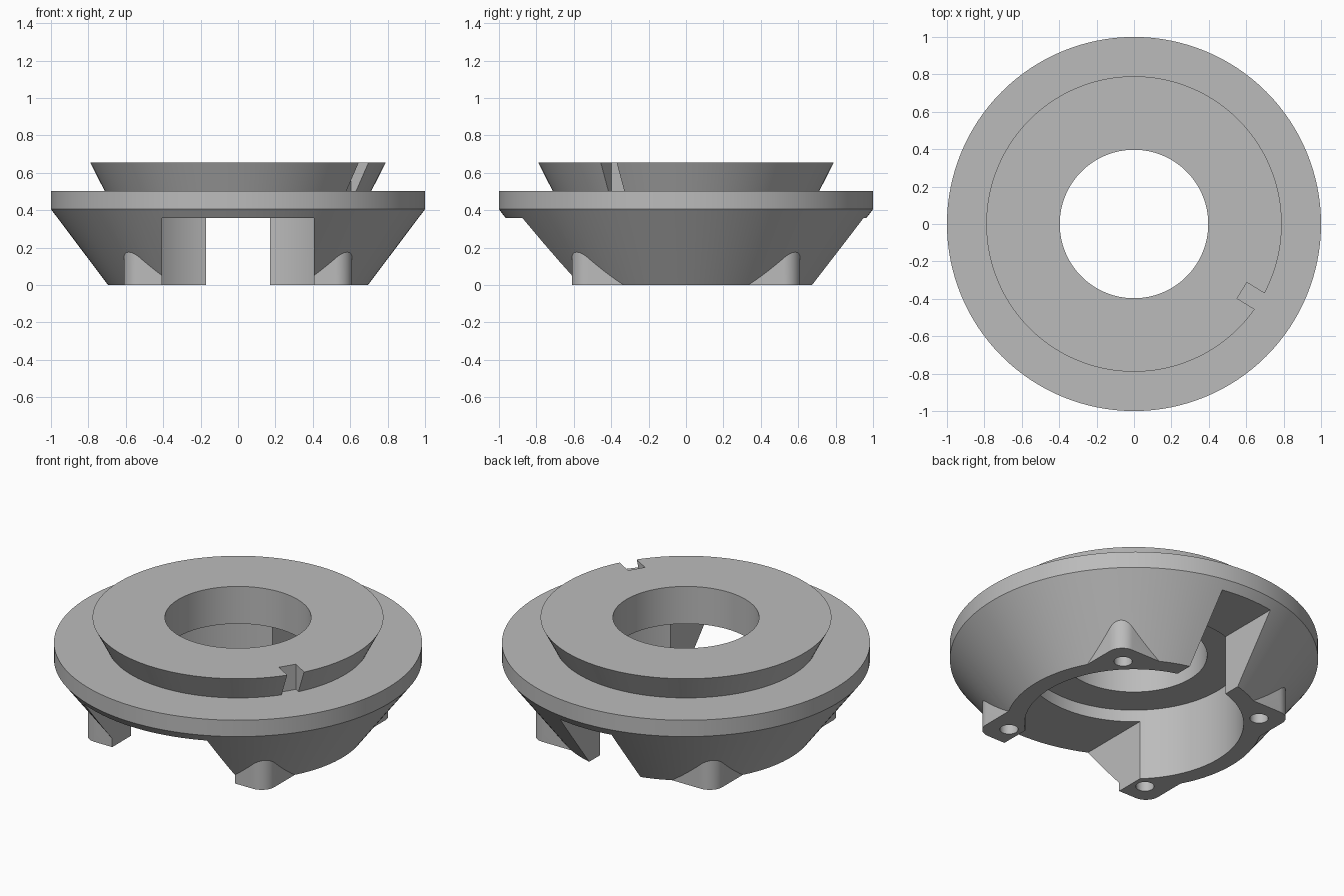
import bpy, bmesh, math

if "Cube" in bpy.data.objects:
    bpy.data.objects.remove(bpy.data.objects["Cube"])

SEG = 128

grey = bpy.data.materials.new("grey")
grey.diffuse_color = (0.5, 0.5, 0.5, 1)
grey.use_nodes = True
grey.node_tree.nodes["Principled BSDF"].inputs["Base Color"].default_value = grey.diffuse_color


def make_object(name, bm):
    bmesh.ops.recalc_face_normals(bm, faces=bm.faces)
    mesh = bpy.data.meshes.new(name)
    bm.to_mesh(mesh)
    bm.free()
    mesh.materials.append(grey)
    ob = bpy.data.objects.new(name, mesh)
    bpy.context.collection.objects.link(ob)
    return ob


def stack(name, rings):
    """Closed solid through a list of equal-length point loops."""
    bm = bmesh.new()
    loops = [[bm.verts.new(p) for p in ring] for ring in rings]
    n = len(loops[0])
    for a, b in zip(loops, loops[1:]):
        for i in range(n):
            j = (i + 1) % n
            bm.faces.new((a[i], a[j], b[j], b[i]))
    bm.faces.new(loops[0][::-1])
    bm.faces.new(loops[-1])
    return make_object(name, bm)


def turned(name, profile, cx=0, cy=0, seg=SEG):
    """Solid of revolution from (radius, z) pairs."""
    angles = [2 * math.pi * i / seg for i in range(seg)]
    return stack(name, [[(cx + r * math.cos(a), cy + r * math.sin(a), z)
                         for a in angles] for r, z in profile])


def prism(name, outline, z0, z1):
    return stack(name, [[(x, y, z) for x, y in outline] for z in (z0, z1)])


def block(name, x0, x1, y0, y1, z0, z1, angle=0):
    c, s = math.cos(angle), math.sin(angle)
    pts = [(x0, y0), (x1, y0), (x1, y1), (x0, y1)]
    return prism(name, [(x * c - y * s, x * s + y * c) for x, y in pts], z0, z1)


def combine(target, tool, operation):
    mod = target.modifiers.new(tool.name, 'BOOLEAN')
    mod.operation, mod.solver, mod.object = operation, 'EXACT', tool
    bpy.context.view_layer.objects.active = target
    bpy.ops.object.modifier_apply(modifier=mod.name)
    bpy.data.objects.remove(tool)


# Conical body, rim and flared collar
body = turned("flanged_housing", [(0.695, 0), (1, 0.405), (1, 0.503),
                                  (0.713, 0.503), (0.79, 0.654)])

# Rounded square base whose corners emerge from the cone as screw lugs
corner, radius = 0.524, 0.086
outline = []
for q in range(4):
    centre = math.radians(45 + 90 * q)
    for k in range(13):
        a = math.radians(90 * q + 7.5 * k)
        outline.append((corner * math.sqrt(2) * math.cos(centre) + radius * math.cos(a),
                        corner * math.sqrt(2) * math.sin(centre) + radius * math.sin(a)))
combine(body, prism("lugs", outline, 0, 0.3), 'UNION')

# Wide lower bore and narrower through hole
combine(body, turned("bore", [(0.595, -0.1), (0.595, 0.43)]), 'DIFFERENCE')
combine(body, turned("through_hole", [(0.397, 0.2), (0.397, 0.8)]), 'DIFFERENCE')

# Wide front opening and narrow back opening
combine(body, block("front_slot", -0.407, 0.407, -1.2, 0, -0.1, 0.358), 'DIFFERENCE')
combine(body, block("back_slot", -0.17, 0.17, 0, 1.2, -0.1, 0.358), 'DIFFERENCE')

# Key notch in the collar
combine(body, block("key_notch", 0.678, 0.9, -0.05, 0.05, 0.503, 0.8,
                    math.radians(-31.6)), 'DIFFERENCE')

# Blind screw holes in the lugs
for sx in (-1, 1):
    for sy in (-1, 1):
        combine(body, turned("screw_hole", [(0.05, -0.1), (0.05, 0.3)],
                             0.482 * sx, 0.482 * sy, 24), 'DIFFERENCE')

# Smooth curved walls, sharp edges
bpy.ops.object.select_all(action='DESELECT')
body.select_set(True)
bpy.context.view_layer.objects.active = body
bpy.ops.object.shade_smooth_by_angle(angle=math.radians(25))
